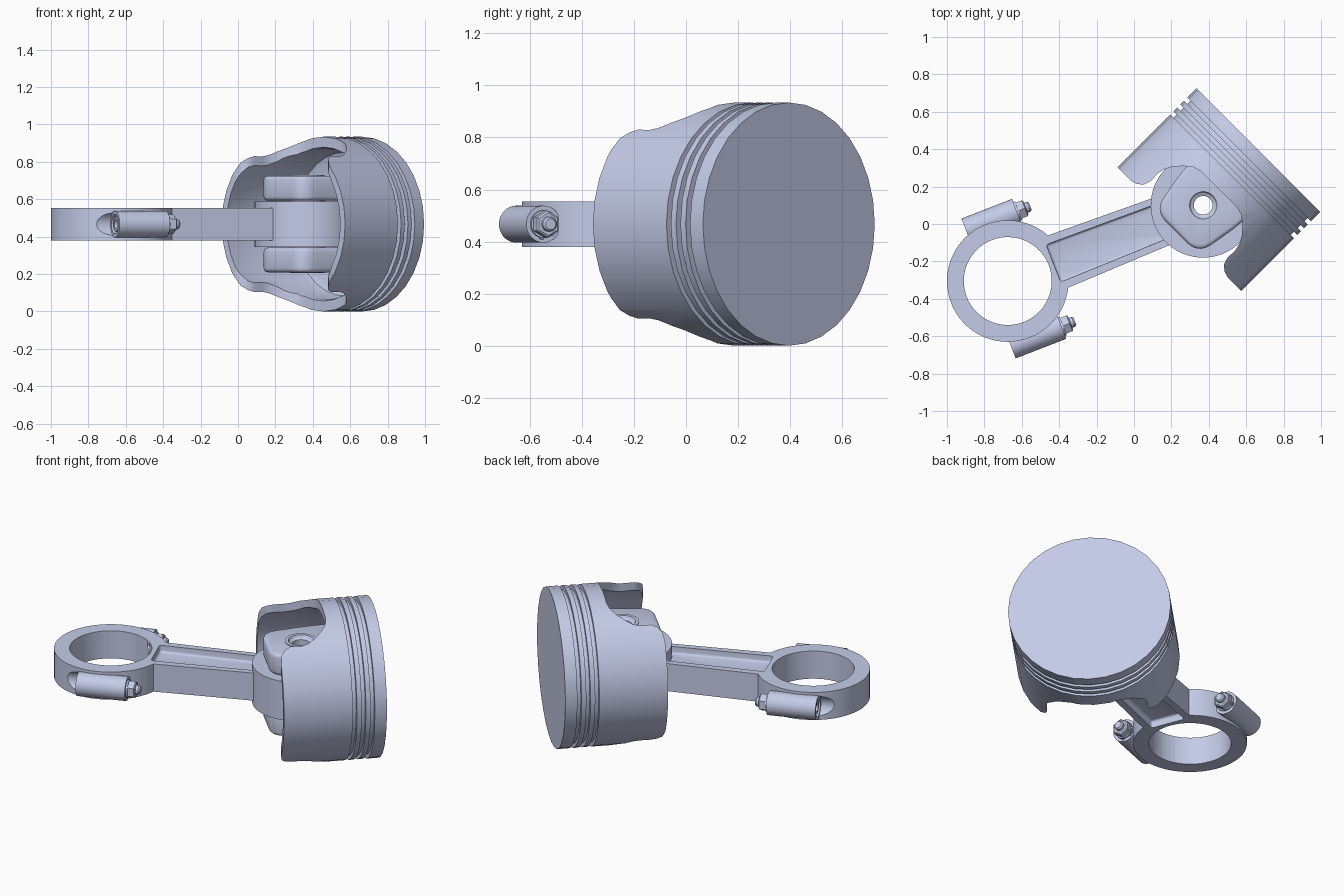
import bpy, bmesh
from math import radians, pi
from mathutils import Matrix, Vector

cube = bpy.data.objects.get("Cube")
if cube:
    bpy.data.objects.remove(cube, do_unlink=True)

steel = bpy.data.materials.new("blue_grey_steel")
steel.use_nodes = True
COLOUR = (0.59, 0.64, 0.855, 1)
steel.diffuse_color = COLOUR
steel.node_tree.nodes["Principled BSDF"].inputs["Base Color"].default_value = COLOUR

# Frames: piston at the pin with x towards the crown, rod at the big end with x towards the pin
MID = 0.467
PISTON = Matrix.Translation((0.37, 0.10, MID)) @ Matrix.Rotation(radians(45), 4, 'Z')
ROD = Matrix.Translation((-0.675, -0.305, MID)) @ Matrix.Rotation(radians(21.2), 4, 'Z')
ALONG_X = Matrix.Rotation(pi / 2, 4, 'Y')
PIN_U = 1.12


def finish(name, bm, frame):
    bmesh.ops.recalc_face_normals(bm, faces=bm.faces)
    mesh = bpy.data.meshes.new(name)
    bm.to_mesh(mesh)
    bm.free()
    mesh.transform(frame)
    mesh.materials.append(steel)
    ob = bpy.data.objects.new(name, mesh)
    bpy.context.collection.objects.link(ob)
    return ob


def lathe(name, profile, frame, segments=48, closed=False):
    """Turn (radius, height) points about the frame's z axis."""
    bm = bmesh.new()
    verts = [bm.verts.new((r, 0, h)) for r, h in profile]
    pairs = list(zip(verts, verts[1:]))
    if closed:
        pairs.append((verts[-1], verts[0]))
    edges = [bm.edges.new(p) for p in pairs]
    bmesh.ops.spin(bm, geom=verts + edges, cent=(0, 0, 0), axis=(0, 0, 1),
                   angle=2 * pi, steps=segments)
    bmesh.ops.remove_doubles(bm, verts=bm.verts, dist=1e-4)
    bmesh.ops.dissolve_degenerate(bm, edges=bm.edges, dist=1e-5)
    return finish(name, bm, frame)


def cylinder(name, r, h0, h1, frame, segments=48):
    return lathe(name, [(0, h0), (r, h0), (r, h1), (0, h1)], frame, segments)


def prism(name, outline, z0, z1, frame, bevel=0):
    bm = bmesh.new()
    face = bm.faces.new([bm.verts.new((x, y, z0)) for x, y in outline])
    out = bmesh.ops.extrude_face_region(bm, geom=[face])["geom"]
    moved = [g for g in out if isinstance(g, bmesh.types.BMVert)]
    bmesh.ops.translate(bm, verts=moved, vec=Vector((0, 0, z1 - z0)))
    bmesh.ops.recalc_face_normals(bm, faces=bm.faces)
    if bevel:
        bmesh.ops.bevel(bm, geom=bm.edges[:], offset=bevel, segments=3,
                        profile=0.5, affect='EDGES')
    return finish(name, bm, frame)


def combine(target, tool, operation='DIFFERENCE'):
    bpy.context.view_layer.objects.active = target
    mod = target.modifiers.new("combine", 'BOOLEAN')
    mod.operation, mod.solver, mod.object = operation, 'EXACT', tool
    bpy.ops.object.modifier_apply(modifier=mod.name)
    bpy.data.objects.remove(tool, do_unlink=True)


# Piston shell: ring grooves outside, hollow inside
R, CROWN, FOOT = 0.467, 0.417, -0.18
outer = [(0, CROWN), (R, CROWN)]
for g in (0.335, 0.283, 0.231):
    outer += [(R, g + 0.012), (R - 0.024, g + 0.012), (R - 0.024, g - 0.012), (R, g - 0.012)]
inner = [(R, FOOT), (0.43, FOOT), (0.425, 0.08), (0.405, 0.14), (0.40, 0.25),
         (0.385, 0.285), (0.35, 0.30), (0, 0.30)]
piston = lathe("piston", outer + inner, PISTON @ ALONG_X, 32)

# Arched openings through the skirt on both pin sides
half = [(-0.25, 0.40), (-0.181, 0.37), (-0.17, 0.33), (-0.145, 0.303), (-0.11, 0.29),
        (-0.05, 0.292), (-0.01, 0.283), (0.03, 0.262), (0.075, 0.222), (0.108, 0.18), (0.12, 0.13)]
arch = half + [(a, -b) for a, b in reversed(half)]
combine(piston, prism("arch_cutter", arch, -0.6, 0.6, PISTON))

# Pin bosses hanging from the crown
boss_half = [(0.33, 0.23), (0.03, 0.205), (-0.12, 0.18), (-0.16, 0.168), (-0.19, 0.14), (-0.203, 0.10)]
boss_outline = boss_half + [(a, -b) for a, b in reversed(boss_half)]
bosses = []
for name, side in (("upper_pin_boss", 1), ("lower_pin_boss", -1)):
    boss = prism(name, boss_outline, side * 0.125, side * 0.258, PISTON, 0.022)
    combine(boss, cylinder("pin_cutter", 0.08, -0.5, 0.5, PISTON))
    bosses.append(boss)

# Hollow wrist pin with chamfered bore
END = 0.262
pin = lathe("wrist_pin", [(0.093, -END), (0.093, END), (0.073, END), (0.066, END - 0.012),
                          (0.05, END - 0.02), (0.05, 0.02 - END), (0.066, 0.012 - END),
                          (0.073, -END)], PISTON, closed=True)

# Connecting rod: big end and tapered beam with a pocket on each face
T = 0.087
rod = cylinder("connecting_rod", 0.325, -T, T, ROD, 64)
beam = [(0.1, 0.155), (0.1, -0.155), (1.0, -0.13), (1.0, 0.13)]
combine(rod, prism("beam", beam, -T, T, ROD), 'UNION')
pocket = [(0.262, 0.107), (0.262, -0.107), (0.97, -0.095), (0.97, 0.095)]
for side in (1, -1):
    combine(rod, prism("pocket_cutter", pocket, side * 0.043, side * 0.2, ROD, 0.015))

# Small end
SMALL = ROD @ Matrix.Translation((PIN_U, 0, 0))
combine(rod, cylinder("small_end", 0.28, -0.122, 0.122, SMALL, 56), 'UNION')

# Bolt lugs, with clearance scoops at both ends, then bolts and nuts
hardware = []
for name, side in (("back", 1), ("front", -1)):
    axis = ROD @ Matrix.Translation((0, side * 0.33, 0)) @ ALONG_X
    combine(rod, cylinder("lug", 0.071, -0.11, 0.18, axis, 32), 'UNION')
    for r, h0, h1 in ((0.066, -0.35, -0.11), (0.06, 0.18, 0.32), (0.052, -0.2, -0.07)):
        combine(rod, cylinder("scoop_cutter", r, h0, h1, axis, 32))
    hardware.append(lathe(name + "_bolt", [
        (0, -0.085), (0.024, -0.085), (0.024, -0.104), (0.038, -0.104), (0.044, -0.098),
        (0.044, -0.06), (0.028, -0.06), (0.028, 0.248), (0.021, 0.257), (0, 0.257)], axis, 24))
    hardware.append(cylinder(name + "_washer", 0.054, 0.178, 0.19, axis, 24))
    hardware.append(lathe(name + "_nut", [(0, 0.189), (0.052, 0.189), (0.052, 0.226),
                                          (0.044, 0.232), (0, 0.232)], axis, 6))

# Bores for the crank journal and the wrist pin
combine(rod, cylinder("journal_cutter", 0.235, -0.3, 0.3, ROD, 64))
combine(rod, cylinder("pin_cutter", 0.08, -0.3, 0.3, SMALL))

# Smooth round surfaces, keep machined edges sharp
bpy.ops.object.select_all(action='DESELECT')
for ob in [piston, pin, rod] + bosses + hardware:
    ob.select_set(True)
bpy.context.view_layer.objects.active = rod
bpy.ops.object.shade_smooth_by_angle(angle=radians(30))
